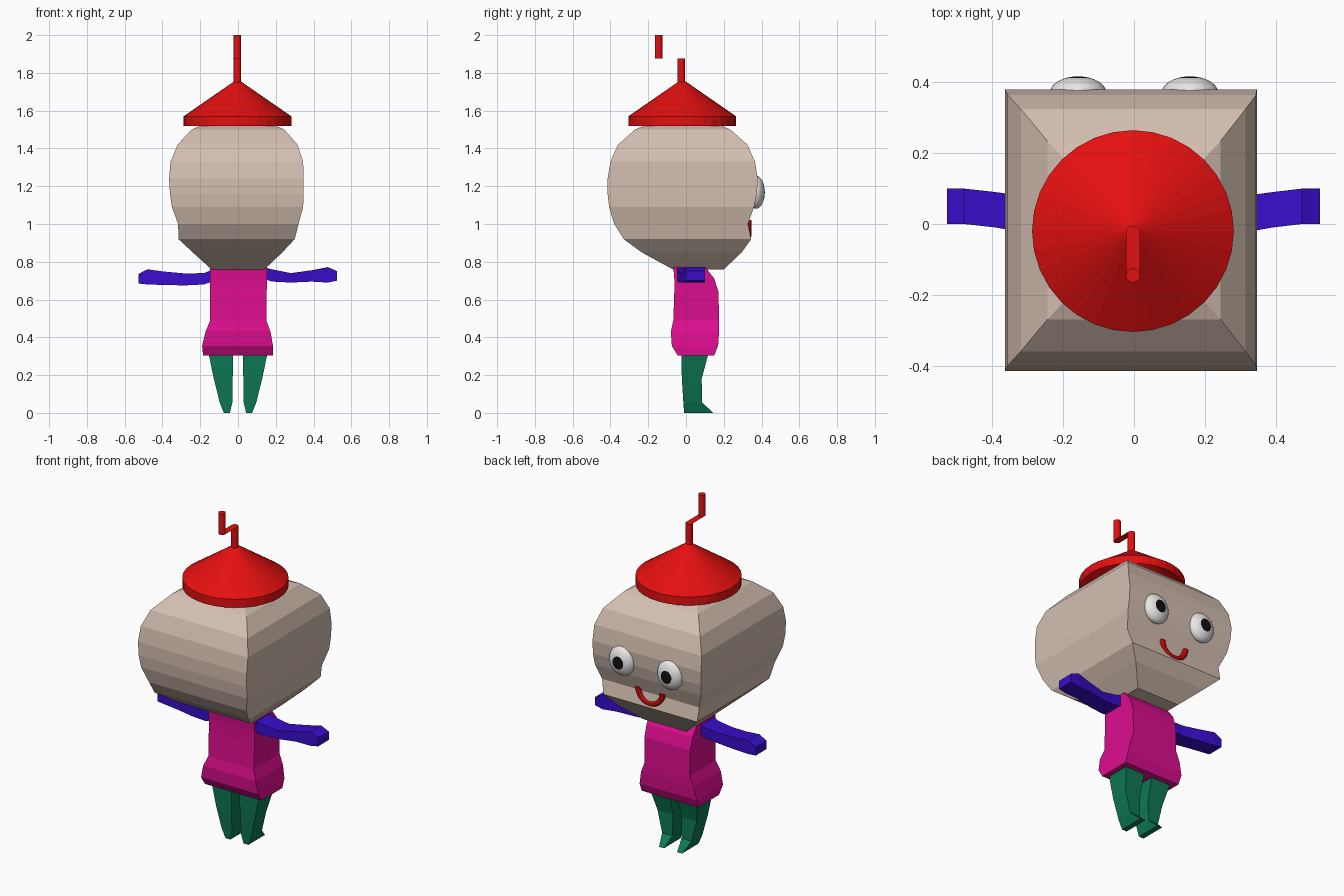
import bpy, bmesh, math
from mathutils import Vector


def material(name, rgb):
    m = bpy.data.materials.new(name)
    m.diffuse_color = (*rgb, 1)
    return m


SKIN = material("skin", (0.66, 0.52, 0.44))
RED = material("red", (0.78, 0.005, 0.005))
PINK = material("magenta", (0.72, 0.004, 0.27))
BLUE = material("blue", (0.04, 0.004, 0.60))
GREEN = material("green", (0.004, 0.19, 0.09))
WHITE = material("white", (0.80, 0.80, 0.80))
BLACK = material("black", (0.005, 0.005, 0.005))


def finish(bm, name, mats):
    bmesh.ops.recalc_face_normals(bm, faces=bm.faces)
    me = bpy.data.meshes.new(name)
    bm.to_mesh(me)
    bm.free()
    for m in mats:
        me.materials.append(m)
    ob = bpy.data.objects.new(name, me)
    bpy.context.collection.objects.link(ob)
    return ob


def loft(name, rings, mat, caps=(True, True)):
    """Join a list of equal-length point rings into a skin."""
    bm = bmesh.new()
    rows = [[bm.verts.new(p) for p in r] for r in rings]
    n = len(rows[0])
    for a, b in zip(rows, rows[1:]):
        for i in range(n):
            j = (i + 1) % n
            bm.faces.new((a[i], a[j], b[j], b[i]))
    if caps[0]:
        bm.faces.new(rows[0][::-1])
    if caps[1]:
        bm.faces.new(rows[-1])
    return finish(bm, name, [mat])


def rect(z, x0, x1, y0, y1):
    return [(x0, y0, z), (x1, y0, z), (x1, y1, z), (x0, y1, z)]


def circle(x, y, z, r, n):
    return [(x + r * math.cos(math.tau * i / n), y + r * math.sin(math.tau * i / n), z)
            for i in range(n)]


# Head: rectangular slices (z, x0, x1, y0, y1), face towards +y
loft("head", [rect(*s) for s in (
    (0.76, -0.14, 0.14, -0.07, 0.20),
    (0.85, -0.24, 0.235, -0.235, 0.295),
    (0.92, -0.315, 0.30, -0.33, 0.345),
    (1.00, -0.317, 0.32, -0.38, 0.328),
    (1.09, -0.35, 0.345, -0.407, 0.36),
    (1.16, -0.36, 0.347, -0.415, 0.375),
    (1.24, -0.365, 0.347, -0.415, 0.38),
    (1.33, -0.357, 0.345, -0.40, 0.365),
    (1.42, -0.32, 0.315, -0.36, 0.325),
    (1.50, -0.245, 0.245, -0.27, 0.235),
    (1.53, -0.18, 0.18, -0.20, 0.165))], SKIN)

# Body
loft("body", [rect(*s) for s in (
    (0.305, -0.185, 0.185, -0.045, 0.15),
    (0.355, -0.19, 0.185, -0.075, 0.17),
    (0.43, -0.172, 0.172, -0.08, 0.175),
    (0.49, -0.147, 0.150, -0.067, 0.175),
    (0.64, -0.148, 0.152, -0.062, 0.172),
    (0.71, -0.148, 0.153, -0.062, 0.15),
    (0.775, -0.148, 0.153, -0.067, 0.10))], PINK)

# Arms: slices (x, y0, y1, z0, z1) running outwards
ARM = {
    "arm_right": (1, ((0.12, -0.05, 0.07, 0.715, 0.775), (0.18, -0.048, 0.07, 0.695, 0.76),
                      (0.28, -0.03, 0.075, 0.69, 0.74), (0.39, -0.01, 0.09, 0.695, 0.755),
                      (0.475, 0.0, 0.10, 0.69, 0.772), (0.525, 0.0, 0.10, 0.70, 0.75))),
    "arm_left": (-1, ((0.12, -0.05, 0.07, 0.70, 0.765), (0.18, -0.048, 0.07, 0.68, 0.74),
                      (0.28, -0.03, 0.075, 0.675, 0.738), (0.39, -0.01, 0.09, 0.677, 0.748),
                      (0.48, 0.0, 0.10, 0.68, 0.76), (0.528, 0.0, 0.10, 0.685, 0.735))),
}
for name, (side, slices) in ARM.items():
    loft(name, [[(side * x, y0, z0), (side * x, y1, z0), (side * x, y1, z1), (side * x, y0, z1)]
                for x, y0, y1, z0, z1 in slices], BLUE)

# Legs with pointed toes
for side, name in ((1, "leg_right"), (-1, "leg_left")):
    loft(name, [rect(z, *sorted((side * a, side * b)), y0, y1) for z, a, b, y0, y1 in (
        (0.0, 0.043, 0.075, -0.01, 0.145),
        (0.055, 0.030, 0.097, -0.014, 0.085),
        (0.18, 0.028, 0.128, -0.022, 0.083),
        (0.32, 0.026, 0.157, -0.025, 0.12))], GREEN)

# Hat: open shell with a straight brim and a cone above
loft("hat", [circle(-0.003, -0.02, z, r, 32) for z, r in
             ((1.52, 0.285), (1.57, 0.285), (1.755, 0.018))], RED, (False, True))

# Hat crank: a tube with a flat sideways step
loft("hat_crank", [circle(-0.003, y, z, 0.02, 16) for y, z in
                   ((-0.025, 1.73), (-0.025, 1.875), (-0.145, 1.875), (-0.145, 2.0))], RED)

# Eyes: flattened balls whose front cap is the pupil
for side, name in ((1, "eye_right"), (-1, "eye_left")):
    bm = bmesh.new()
    bmesh.ops.create_uvsphere(bm, u_segments=32, v_segments=28, radius=1)
    for f in bm.faces:
        f.smooth = True
        f.material_index = 1 if f.calc_center_median().z > 0.905 else 0
    for v in bm.verts:
        x, y, z = v.co
        v.co = Vector((side * 0.158 + 0.08 * x, 0.37 + 0.047 * z, 1.168 + 0.087 * y))
    finish(bm, name, [WHITE, BLACK])

# Mouth: lower half of a ring
rings = []
for i in range(13):
    a = math.pi + math.pi * i / 12
    rings.append([((0.08 + 0.017 * math.cos(t)) * math.cos(a), 0.33 + 0.017 * math.sin(t),
                   1.02 + (0.08 + 0.017 * math.cos(t)) * math.sin(a))
                  for t in (math.tau * k / 10 for k in range(10))])
loft("mouth", rings, RED)
